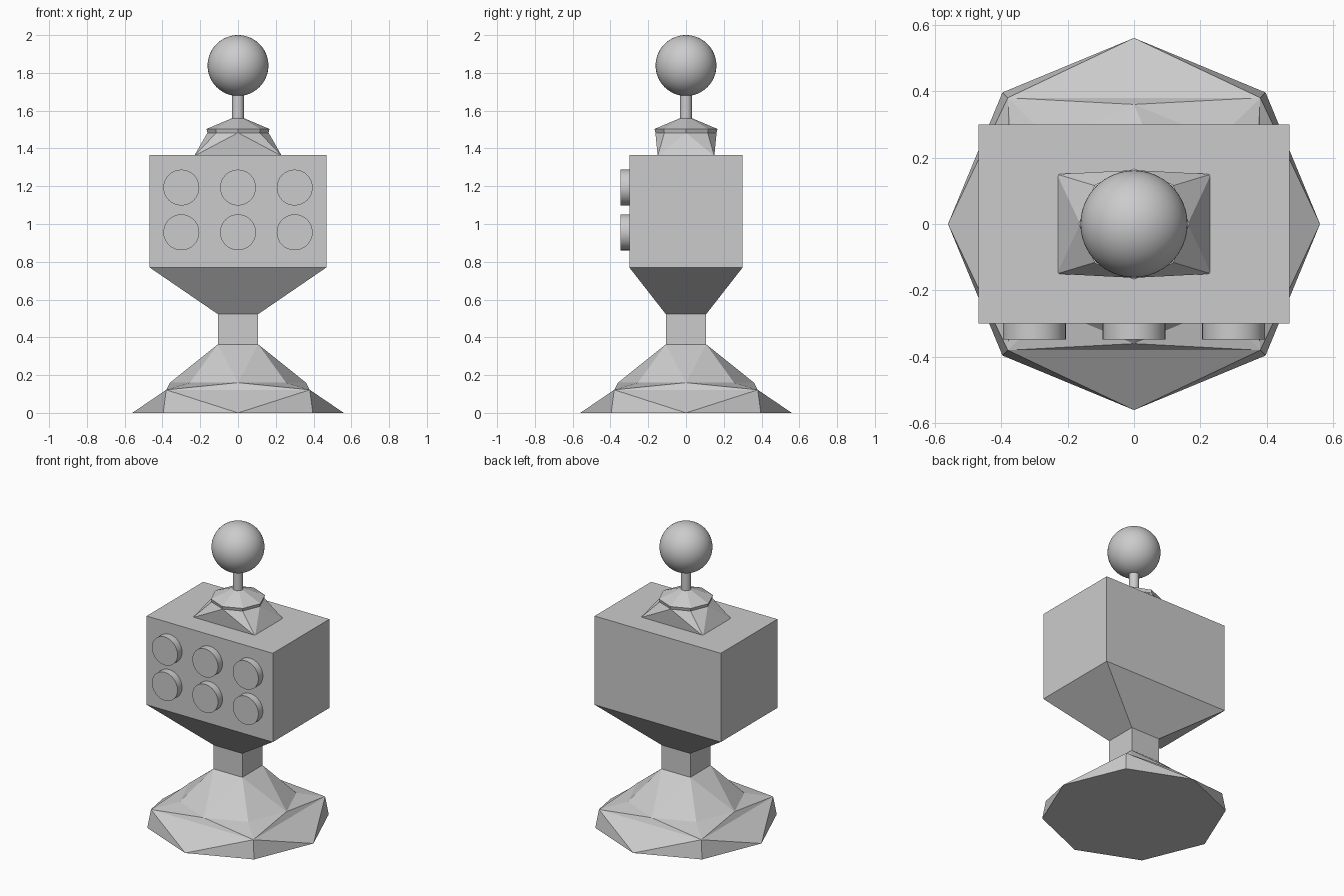
import bpy, bmesh, math
from mathutils import Matrix

if "Cube" in bpy.data.objects:
    bpy.data.objects.remove(bpy.data.objects["Cube"])


def octagon(r, z):
    pts = [(r * math.cos(i * math.pi / 4), r * math.sin(i * math.pi / 4), z) for i in range(8)]
    return pts, False


def rect(hx, hy, z):
    # eight points: side middles at even places, corners at odd places
    signs = [(1, 0), (1, 1), (0, 1), (-1, 1), (-1, 0), (-1, -1), (0, -1), (1, -1)]
    return [(hx * a, hy * b, z) for a, b in signs], True


def finish(name, bm):
    bmesh.ops.recalc_face_normals(bm, faces=bm.faces)
    mesh = bpy.data.meshes.new(name)
    bm.to_mesh(mesh)
    bm.free()
    ob = bpy.data.objects.new(name, mesh)
    bpy.context.collection.objects.link(ob)
    return ob


def loft(name, rings):
    bm = bmesh.new()
    loops = [([bm.verts.new(p) for p in pts], square) for pts, square in rings]
    for (lo, lo_sq), (up, up_sq) in zip(loops, loops[1:]):
        for i in range(8):
            j = (i + 1) % 8
            if lo_sq == up_sq:
                bm.faces.new((lo[i], lo[j], up[j], up[i]))
            # split each square-to-octagon quad from the square's corner
            elif (i % 2 == 1) == lo_sq:
                bm.faces.new((lo[i], lo[j], up[j]))
                bm.faces.new((lo[i], up[j], up[i]))
            else:
                bm.faces.new((lo[i], lo[j], up[i]))
                bm.faces.new((lo[j], up[j], up[i]))
    bm.faces.new(loops[0][0][::-1])
    bm.faces.new(loops[-1][0])
    return finish(name, bm)


def cylinder(name, r, depth, sides, matrix):
    bm = bmesh.new()
    bmesh.ops.create_cone(bm, cap_ends=True, segments=sides, radius1=r, radius2=r,
                          depth=depth, matrix=matrix)
    return finish(name, bm)


def smooth(ob):
    bpy.ops.object.select_all(action='DESELECT')
    ob.select_set(True)
    bpy.context.view_layer.objects.active = ob
    bpy.ops.object.shade_smooth_by_angle(angle=math.radians(35))


# Pedestal, neck and box
loft("body", [
    octagon(0.56, 0),
    rect(0.38, 0.38, 0.122),
    octagon(0.36, 0.16),
    rect(0.107, 0.107, 0.363),
    rect(0.107, 0.107, 0.523),
    rect(0.468, 0.30, 0.77),
    rect(0.468, 0.30, 1.365),
])

# Collar at the foot of the stick
loft("stick_collar", [
    rect(0.232, 0.15, 1.36),
    octagon(0.162, 1.483),
    octagon(0.167, 1.503),
    octagon(0.032, 1.56),
])

# Stick and ball knob
smooth(cylinder("stick", 0.032, 0.2, 16, Matrix.Translation((0, 0, 1.62))))
bm = bmesh.new()
bmesh.ops.create_uvsphere(bm, u_segments=64, v_segments=32, radius=0.161,
                          matrix=Matrix.Translation((0, 0, 1.839)))
smooth(finish("ball_knob", bm))

# Two rows of three round buttons on the front
for row, z in enumerate((0.956, 1.193)):
    for col, x in enumerate((-0.3, 0, 0.3)):
        m = Matrix.Translation((x, -0.323, z)) @ Matrix.Rotation(math.pi / 2, 4, 'X')
        smooth(cylinder(f"button_{row}_{col}", 0.095, 0.05, 32, m))
